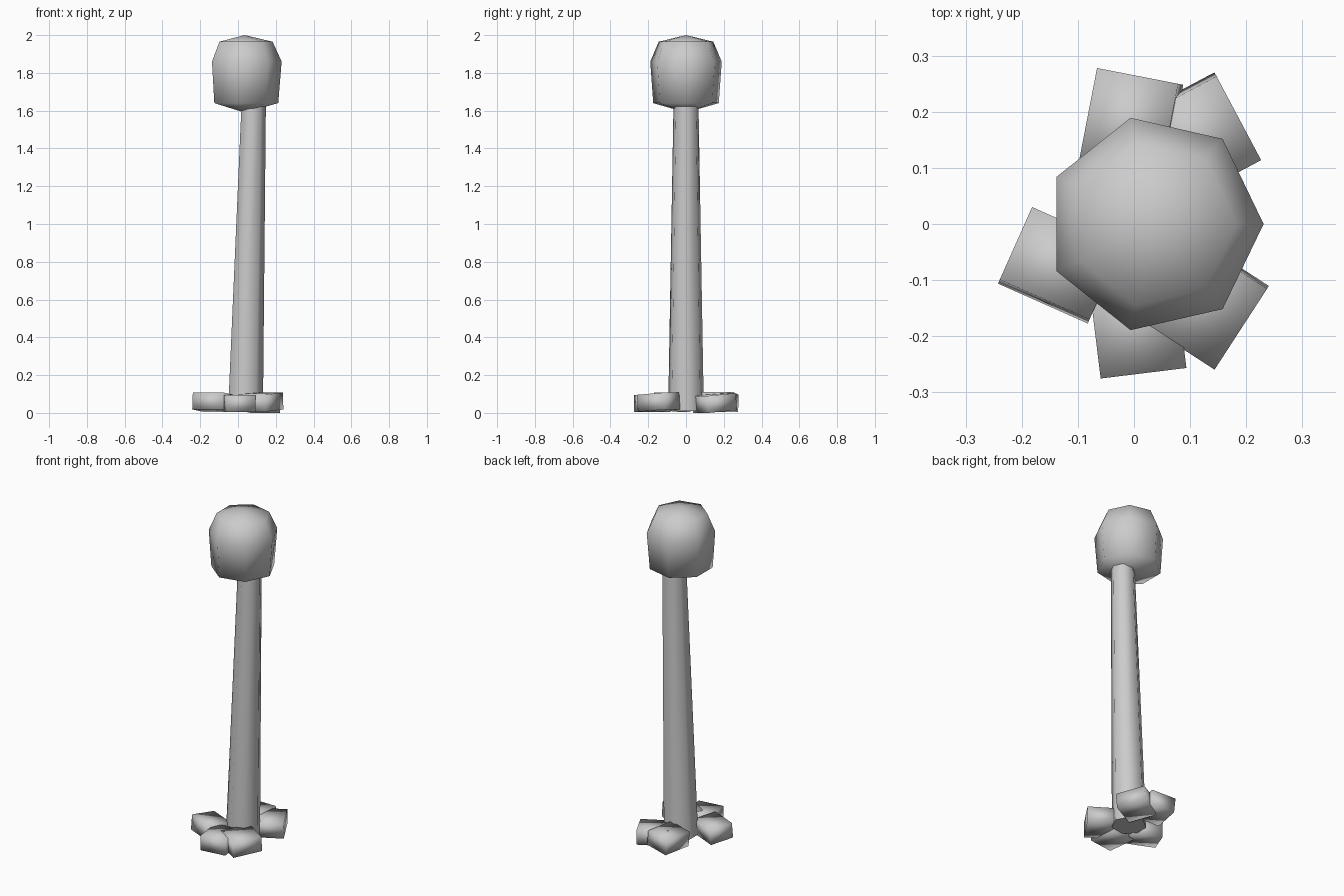
import bpy
import bmesh
from math import cos, sin, tau, radians
from mathutils import Matrix

cube = bpy.data.objects.get("Cube")
if cube:
    bpy.data.objects.remove(cube, do_unlink=True)

grey = bpy.data.materials.new("plain grey")
grey.use_nodes = True
grey.diffuse_color = (0.6, 0.6, 0.6, 1)
grey.node_tree.nodes["Principled BSDF"].inputs["Base Color"].default_value = (0.6, 0.6, 0.6, 1)

SIDES = 7


def finish(name, bm, sharp_angle=None):
    bmesh.ops.recalc_face_normals(bm, faces=bm.faces)
    mesh = bpy.data.meshes.new(name)
    bm.to_mesh(mesh)
    bm.free()
    mesh.materials.append(grey)
    obj = bpy.data.objects.new(name, mesh)
    bpy.context.collection.objects.link(obj)
    bpy.ops.object.select_all(action="DESELECT")
    obj.select_set(True)
    bpy.context.view_layer.objects.active = obj
    if sharp_angle is None:
        bpy.ops.object.shade_smooth()
    else:
        bpy.ops.object.shade_smooth_by_angle(angle=radians(sharp_angle))
    return obj


def loft(rings):
    """Join seven-sided rings given as (centre x, z, radius); radius 0 is a tip."""
    bm = bmesh.new()
    loops = []
    for cx, z, r in rings:
        count = SIDES if r else 1
        loops.append([bm.verts.new((cx + r * cos(tau * i / SIDES), r * sin(tau * i / SIDES), z))
                      for i in range(count)])
    for low, high in zip(loops, loops[1:]):
        for i in range(SIDES):
            j = (i + 1) % SIDES
            corners = [low[i % len(low)], low[j % len(low)], high[j % len(high)], high[i % len(high)]]
            bm.faces.new(list(dict.fromkeys(corners)))
    for end in (loops[0], loops[-1]):
        if len(end) > 1:
            bm.faces.new(end)
    return bm


# Leaning, tapered trunk
finish("trunk", loft([(0.035, 0.01, 0.097), (0.081, 1.68, 0.067)]), 60)

# Rounded crown
finish("crown", loft([(0.035, 1.59, 0), (0.035, 1.64, 0.178), (0.037, 1.86, 0.194),
                      (0.035, 1.965, 0.148), (0.035, 2.0, 0)]))

# Root blocks: outer end x, y, heading, width, roll
ROOTS = [
    ("front", 0.017, -0.266, -83, 0.154, 0),
    ("front_left", 0.192, -0.185, -33, 0.172, 4),
    ("back_left", 0.185, 0.192, 28, 0.17, 5),
    ("back", 0.011, 0.263, 79, 0.148, -6),
    ("right", -0.212, -0.038, 156, 0.142, 5),
]
LENGTH, HEIGHT = 0.175, 0.09
for name, x, y, heading, width, roll in ROOTS:
    bm = bmesh.new()
    bmesh.ops.create_cube(bm, size=1)
    bmesh.ops.scale(bm, verts=bm.verts, vec=(LENGTH, width, HEIGHT))
    bmesh.ops.translate(bm, verts=bm.verts, vec=(-LENGTH / 2, 0, 0))
    place = (Matrix.Translation((x, y, 0)) @ Matrix.Rotation(radians(heading), 4, "Z")
             @ Matrix.Rotation(radians(roll), 4, "X"))
    bmesh.ops.transform(bm, matrix=place, verts=bm.verts)
    # Rest each block on the ground
    lift = 0.006 - min(v.co.z for v in bm.verts)
    if name == "back_left":
        lift -= 0.006
    bmesh.ops.translate(bm, verts=bm.verts, vec=(0, 0, lift))
    finish(name + "_root", bm)
